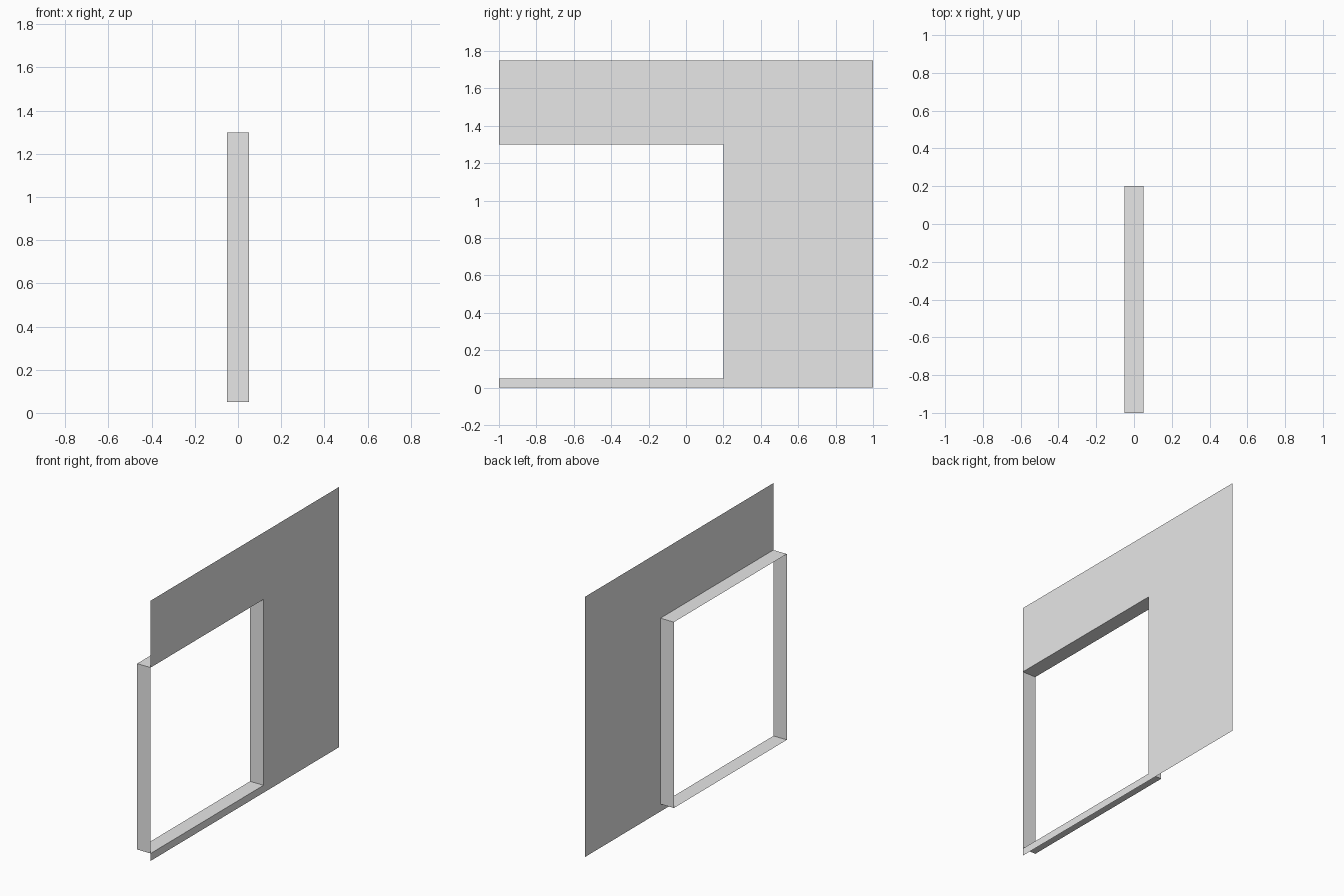
import bpy, bmesh

cube = bpy.data.objects.get("Cube")
if cube:
    bpy.data.objects.remove(cube, do_unlink=True)

grey = bpy.data.materials.new("plain_grey")
grey.use_nodes = True
grey.diffuse_color = (0.8, 0.8, 0.8, 1)
grey.node_tree.nodes["Principled BSDF"].inputs["Base Color"].default_value = (0.8, 0.8, 0.8, 1)

FACE_X, BACK_X = 0.05, -0.05       # wall sheet and rear edge of the lining
FRONT, JAMB, END = -1.0, 0.2, 1.0  # positions along y
SILL, HEAD, TOP = 0.05, 1.3, 1.75  # heights


def add_object(name, bm):
    mesh = bpy.data.meshes.new(name)
    bm.normal_update()
    bm.to_mesh(mesh)
    bm.free()
    mesh.materials.append(grey)
    obj = bpy.data.objects.new(name, mesh)
    bpy.context.collection.objects.link(obj)
    return obj


# Thin wall sheet wrapped around the opening, facing +x
outline = [(FRONT, 0), (END, 0), (END, TOP), (FRONT, TOP),
           (FRONT, HEAD), (JAMB, HEAD), (JAMB, SILL), (FRONT, SILL)]
bm = bmesh.new()
bm.faces.new([bm.verts.new((FACE_X, y, z)) for y, z in outline])
add_object("wall_panel", bm)

# Open lining: the opening's rectangle swept back through the wall depth
opening = [(FRONT, SILL), (JAMB, SILL), (JAMB, HEAD), (FRONT, HEAD)]
bm = bmesh.new()
near = [bm.verts.new((FACE_X, y, z)) for y, z in opening]
far = [bm.verts.new((BACK_X, y, z)) for y, z in opening]
for i in range(4):
    j = (i + 1) % 4
    bm.faces.new((near[i], near[j], far[j], far[i]))
add_object("opening_lining", bm)
